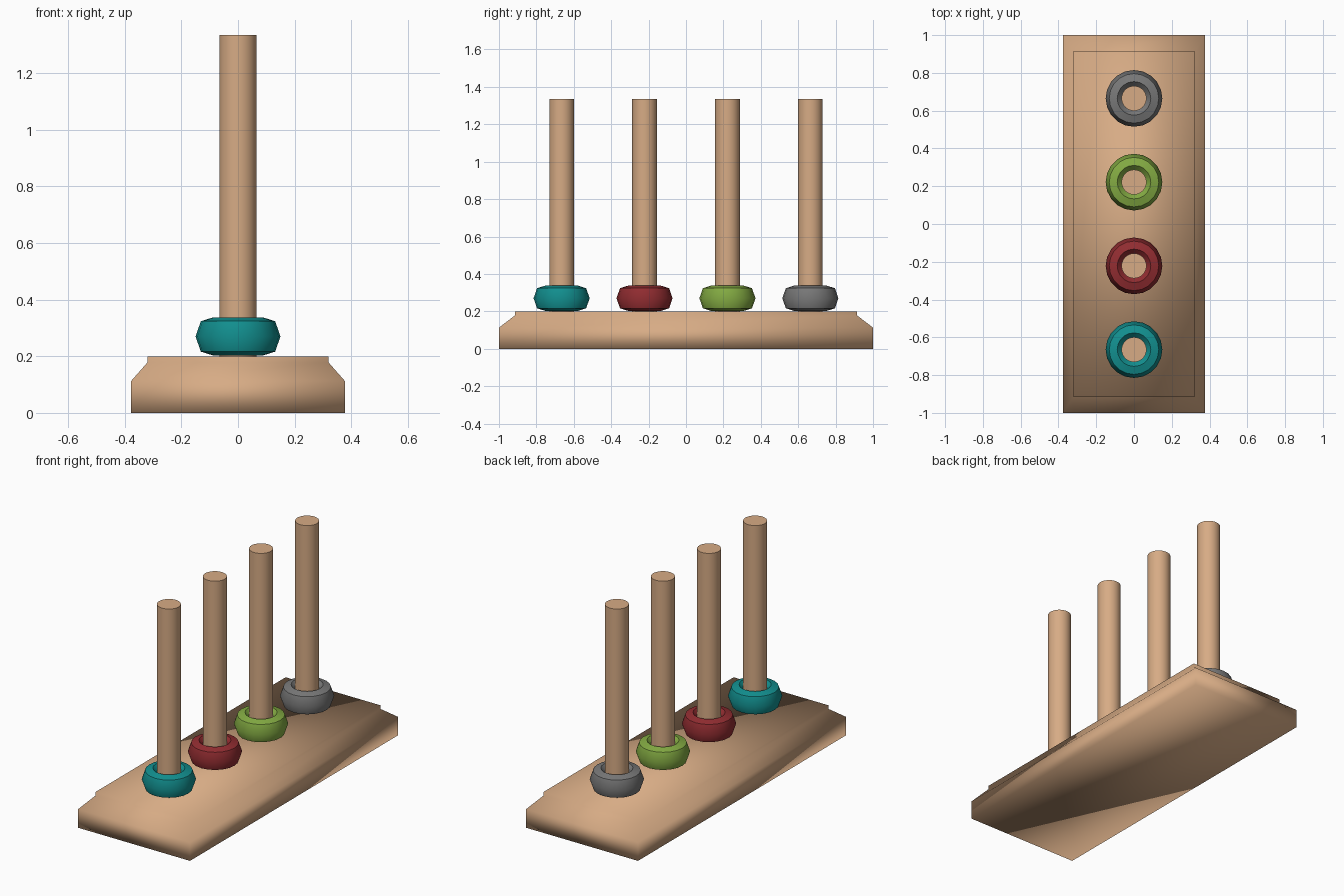
import bpy, bmesh, math

if "Cube" in bpy.data.objects:
    bpy.data.objects.remove(bpy.data.objects["Cube"])


def material(name, rgb):
    m = bpy.data.materials.new(name)
    m.diffuse_color = (*rgb, 1.0)
    m.use_nodes = True
    m.node_tree.nodes["Principled BSDF"].inputs["Base Color"].default_value = m.diffuse_color
    return m


wood = material("light wood", (0.68, 0.41, 0.235))
ring_mats = [
    material("teal", (0.006, 0.28, 0.28)),
    material("dark red", (0.29, 0.026, 0.031)),
    material("leaf green", (0.23, 0.41, 0.056)),
    material("grey", (0.19, 0.19, 0.19)),
]


def finish(name, bm, mat):
    bmesh.ops.recalc_face_normals(bm, faces=bm.faces)
    for f in bm.faces:
        f.smooth = True
    me = bpy.data.meshes.new(name)
    bm.to_mesh(me)
    bm.free()
    me.materials.append(mat)
    ob = bpy.data.objects.new(name, me)
    bpy.context.collection.objects.link(ob)
    return ob


def sharpen(ob, angle):
    bpy.ops.object.select_all(action='DESELECT')
    ob.select_set(True)
    bpy.context.view_layer.objects.active = ob
    bpy.ops.object.shade_smooth_by_angle(angle=math.radians(angle))


def skin(bm, loops):
    # Join successive vertex loops with quads
    for a, b in zip(loops, loops[1:]):
        for i in range(len(a)):
            j = (i + 1) % len(a)
            bm.faces.new((a[i], a[j], b[j], b[i]))


# Base board: stacked rectangles, sloped shoulder and low raised deck,
# softly shaded throughout
bm = bmesh.new()
loops = []
for hx, hy, z in [(0.377, 1.0, 0), (0.377, 1.0, 0.113),
                  (0.32, 0.915, 0.178), (0.32, 0.915, 0.2)]:
    loops.append([bm.verts.new((sx * hx, sy * hy, z))
                  for sx, sy in ((-1, -1), (1, -1), (1, 1), (-1, 1))])
skin(bm, loops)
bm.faces.new(loops[0][::-1])
bm.faces.new(loops[-1])
finish("base_board", bm, wood)

# Pegs, each with one seven-sided-section ring at its foot
SIDES, SECTION = 20, 7
for k, mat in enumerate(ring_mats):
    y = -0.665 + k * 0.4433

    bm = bmesh.new()
    bmesh.ops.create_cone(bm, cap_ends=True, segments=32, radius1=0.066,
                          radius2=0.066, depth=1.155)
    bmesh.ops.translate(bm, verts=bm.verts, vec=(0, y, 0.7575))
    sharpen(finish(f"peg_{k + 1}", bm, wood), 40)

    bm = bmesh.new()
    loops = []
    for s in range(SECTION):
        a = math.tau * s / SECTION
        r, z = 0.1 + 0.05 * math.cos(a), 0.27 + 0.0687 * math.sin(a)
        loops.append([bm.verts.new((r * math.cos(math.tau * i / SIDES),
                                    y + r * math.sin(math.tau * i / SIDES), z))
                      for i in range(SIDES)])
    skin(bm, loops + loops[:1])
    sharpen(finish(f"ring_{k + 1}", bm, mat), 40)
